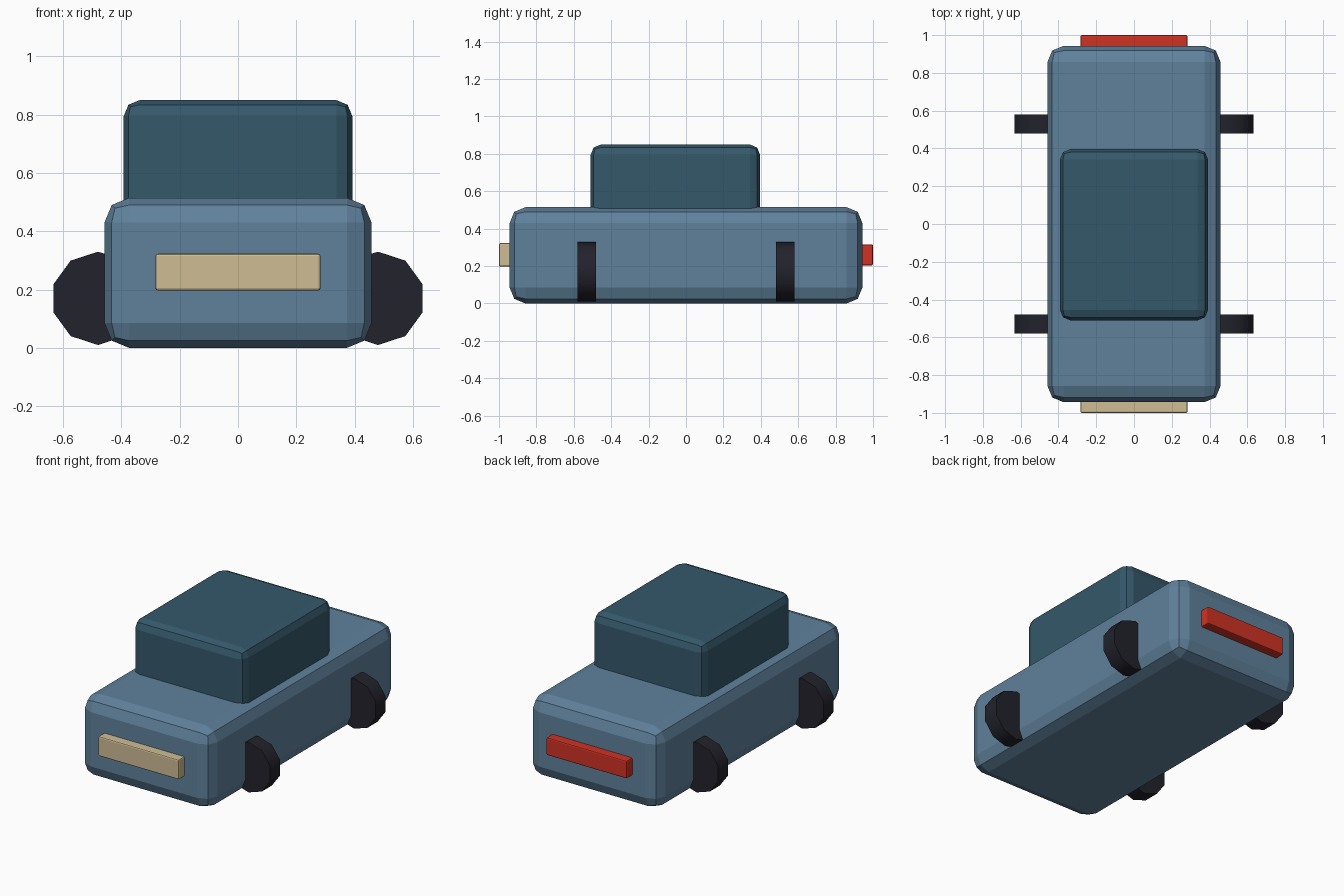
import bpy
import bmesh
import math
from mathutils import Matrix

if "Cube" in bpy.data.objects:
    bpy.data.objects.remove(bpy.data.objects["Cube"], do_unlink=True)


def make_material(name, rgb):
    mat = bpy.data.materials.new(name)
    mat.use_nodes = True
    colour = (*rgb, 1.0)
    mat.diffuse_color = colour
    mat.node_tree.nodes["Principled BSDF"].inputs["Base Color"].default_value = colour
    return mat


def finish(name, bm, mat):
    mesh = bpy.data.meshes.new(name)
    bm.to_mesh(mesh)
    bm.free()
    mesh.materials.append(mat)
    obj = bpy.data.objects.new(name, mesh)
    bpy.context.collection.objects.link(obj)
    bpy.ops.object.select_all(action="DESELECT")
    obj.select_set(True)
    bpy.context.view_layer.objects.active = obj
    return obj


def rounded_box(name, low, high, bevel, mat):
    size = [b - a for a, b in zip(low, high)]
    centre = [(a + b) / 2 for a, b in zip(low, high)]
    bm = bmesh.new()
    bmesh.ops.create_cube(bm, size=1, matrix=Matrix.Translation(centre) @ Matrix.Diagonal((*size, 1)))
    obj = finish(name, bm, mat)
    mod = obj.modifiers.new("Rounded edges", "BEVEL")
    mod.width = bevel
    mod.segments = 2
    return obj


def wheel(name, x, y, mat):
    # Ten-sided disc whose axis runs along the length of the car
    bm = bmesh.new()
    place = Matrix.Translation((x, y, 0.17)) @ Matrix.Rotation(math.pi / 2, 4, "X")
    turn = Matrix.Identity(4)
    bmesh.ops.create_cone(bm, cap_ends=True, segments=10, radius1=0.16, radius2=0.16,
                          depth=0.1, matrix=place @ turn)
    obj = finish(name, bm, mat)
    bpy.ops.object.shade_smooth_by_angle(angle=math.radians(40))
    return obj


blue = make_material("body blue", (0.115, 0.22, 0.33))
teal = make_material("cabin teal", (0.035, 0.098, 0.145))
black = make_material("tyre black", (0.016, 0.016, 0.025))
cream = make_material("headlamp cream", (0.62, 0.51, 0.30))
red = make_material("tail lamp red", (0.63, 0.032, 0.017))

# Body and cabin
rounded_box("body", (-0.458, -0.943, 0), (0.458, 0.943, 0.515), 0.085, blue)
rounded_box("cabin", (-0.392, -0.51, 0.42), (0.392, 0.396, 0.85), 0.055, teal)

# Lamp bars
rounded_box("headlamp_bar", (-0.283, -1, 0.197), (0.283, -0.92, 0.323), 0.008, cream)
rounded_box("tail_lamp_bar", (-0.283, 0.92, 0.203), (0.283, 1, 0.316), 0.008, red)

# Wheels
for end, y in (("front", -0.53), ("rear", 0.53)):
    for side, x in (("left", 0.48), ("right", -0.48)):
        wheel(f"{end}_{side}_wheel", x, y, black)
